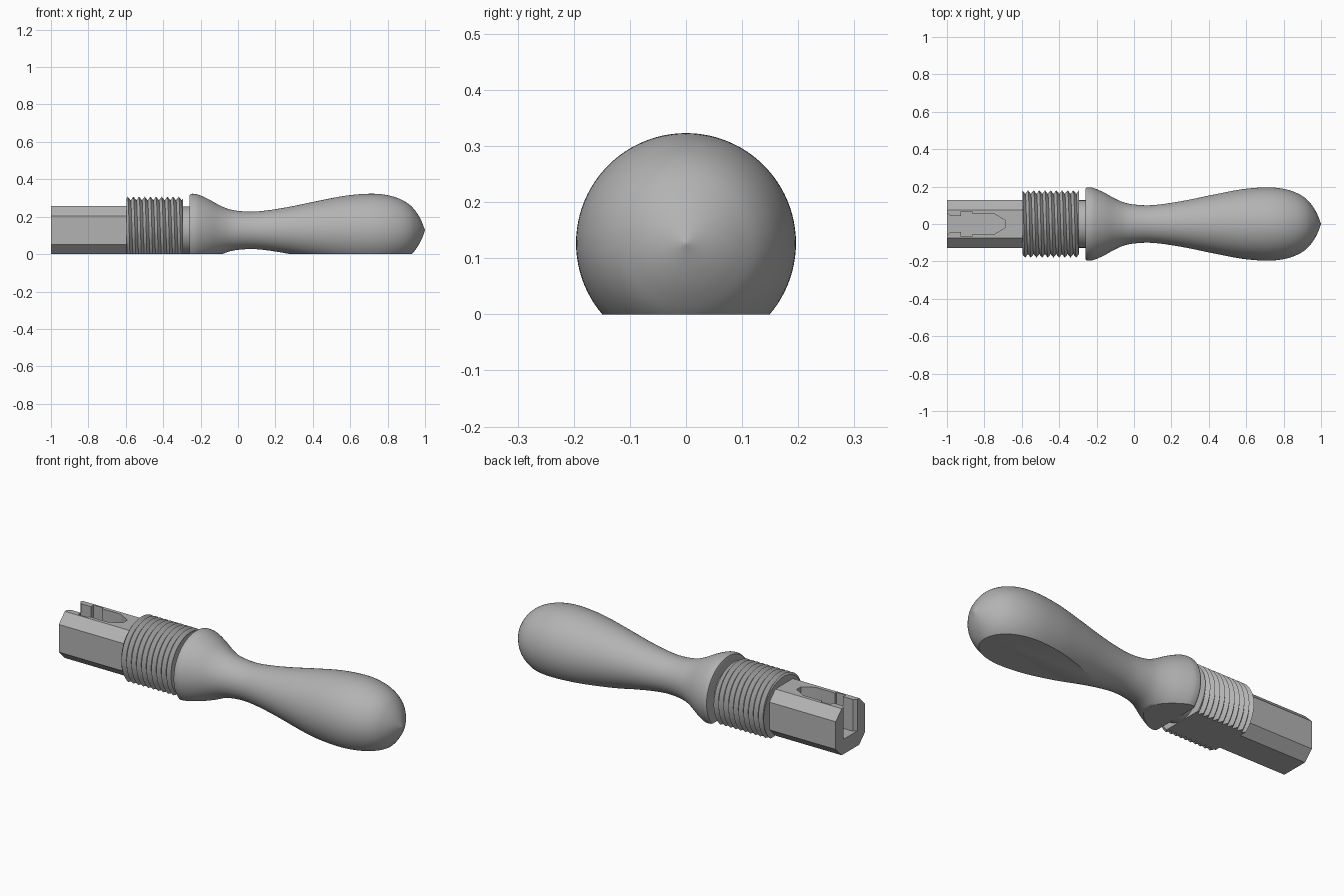
import bpy, bmesh, math

if "Cube" in bpy.data.objects:
    bpy.data.objects.remove(bpy.data.objects["Cube"])

AXIS_Z = 0.127   # height of the tool's long axis
SEG = 96

steel = bpy.data.materials.new("grey")
steel.diffuse_color = (0.45, 0.45, 0.45, 1)
steel.use_nodes = True
steel.node_tree.nodes["Principled BSDF"].inputs["Base Color"].default_value = steel.diffuse_color


def finish(bm, name, flat_bottom=True):
    """Weld, slice the underside flat at z = 0, close holes and make the object."""
    bmesh.ops.remove_doubles(bm, verts=bm.verts, dist=1e-5)
    bmesh.ops.holes_fill(bm, edges=[e for e in bm.edges if e.is_boundary])
    if flat_bottom:
        bmesh.ops.bisect_plane(bm, geom=bm.verts[:] + bm.edges[:] + bm.faces[:],
                               plane_co=(0, 0, 0), plane_no=(0, 0, 1),
                               clear_inner=True, dist=1e-6)
        bmesh.ops.holes_fill(bm, edges=[e for e in bm.edges if e.is_boundary])
    bmesh.ops.recalc_face_normals(bm, faces=bm.faces)
    mesh = bpy.data.meshes.new(name)
    bm.to_mesh(mesh)
    bm.free()
    mesh.materials.append(steel)
    ob = bpy.data.objects.new(name, mesh)
    bpy.context.collection.objects.link(ob)
    return ob


def smooth(ob):
    bpy.ops.object.select_all(action='DESELECT')
    ob.select_set(True)
    bpy.context.view_layer.objects.active = ob
    bpy.ops.object.shade_smooth_by_angle(angle=math.radians(30))


def skin(rows):
    """Quads between consecutive rows of points."""
    bm = bmesh.new()
    grid = [[bm.verts.new(p) for p in row] for row in rows]
    for a, b in zip(grid, grid[1:]):
        for j in range(len(a) - 1):
            bm.faces.new((a[j], a[j + 1], b[j + 1], b[j]))
    return bm


def ring_point(x, r, t):
    a = 2 * math.pi * t
    return (x, r * math.cos(a), AXIS_Z + r * math.sin(a))


def lathe(profile):
    return skin([[ring_point(x, r, (j % SEG) / SEG) for j in range(SEG + 1)]
                 for x, r in profile])


def spline(pts, steps=6):
    """Smooth curve through the points."""
    p = [pts[0]] + pts + [pts[-1]]
    out = []
    for i in range(1, len(p) - 2):
        for s in range(steps):
            t = s / steps
            out.append(tuple(0.5 * (2 * b + (c - a) * t + (2 * a - 5 * b + 4 * c - d) * t ** 2
                                    + (3 * b - a - 3 * c + d) * t ** 3)
                             for a, b, c, d in zip(*p[i - 1:i + 3])))
    return out + [pts[-1]]


def prism(outline, lift):
    """Closed solid between two copies of an outline; lift maps (u, v, end) to a point."""
    loop = outline + outline[:1]
    return skin([[lift(u, v, end) for u, v in loop] for end in (0, 1)])


# handle: flared collar, slim waist and bulbous grip
rim = [(-0.26, 0.12), (-0.26, 0.184), (-0.258, 0.190), (-0.253, 0.194)]
body = [(-0.245, 0.196), (-0.215, 0.192), (-0.16, 0.168), (-0.09, 0.130), (-0.03, 0.109),
        (0.06, 0.100), (0.15, 0.106), (0.28, 0.127), (0.43, 0.158), (0.58, 0.186),
        (0.71, 0.196), (0.80, 0.188), (0.87, 0.166), (0.92, 0.135), (0.955, 0.095),
        (0.98, 0.052), (1.0, 0.0004)]
smooth(finish(lathe(rim + spline(body)), "handle"))

# neck between thread and collar
smooth(finish(lathe([(-0.32, 0.127), (-0.25, 0.127)]), "neck"))

# helical thread
X0, X1, PITCH, ROOT, DEPTH = -0.597, -0.294, 0.0303, 0.161, 0.019
rows = []
for k in range(int(2 * (X1 - X0) / PITCH) + 5):
    row = []
    for j in range(SEG + 1):
        t = j / SEG
        x = min(max(X0 + PITCH * (k / 2 - 1 + t), X0), X1)
        f = ((x - X0) / PITCH - t) % 1
        row.append(ring_point(x, ROOT + DEPTH * abs(2 * f - 1), t))
    rows.append(row)
smooth(finish(skin(rows), "thread"))

# shank: square bar with chamfered corners
W, C = 0.128, 0.076
octagon = [(W, -C), (W, C), (C, W), (-C, W), (-W, C), (-W, -C), (-C, -W), (C, -W)]
shank = finish(prism(octagon, lambda u, v, e: (-1 + 0.42 * e, u, v + W)), "shank", False)

# blade slot: stepped outline with a tapered inner end, open at the shank's tip
half = [(-1.02, 0.060), (-1.0, 0.060), (-0.984, 0.044), (-0.925, 0.044), (-0.925, 0.067),
        (-0.867, 0.067), (-0.867, 0.056), (-0.75, 0.056), (-0.686, 0.018)]
outline = half + [(x, -y) for x, y in reversed(half)]
cutter = finish(prism(outline, lambda u, v, e: (u, v, 0.082 + 0.25 * e)), "slot_cutter", False)
cutter.hide_render = True
cutter.hide_viewport = True
cut = shank.modifiers.new("slot", 'BOOLEAN')
cut.operation = 'DIFFERENCE'
cut.solver = 'EXACT'
cut.object = cutter
